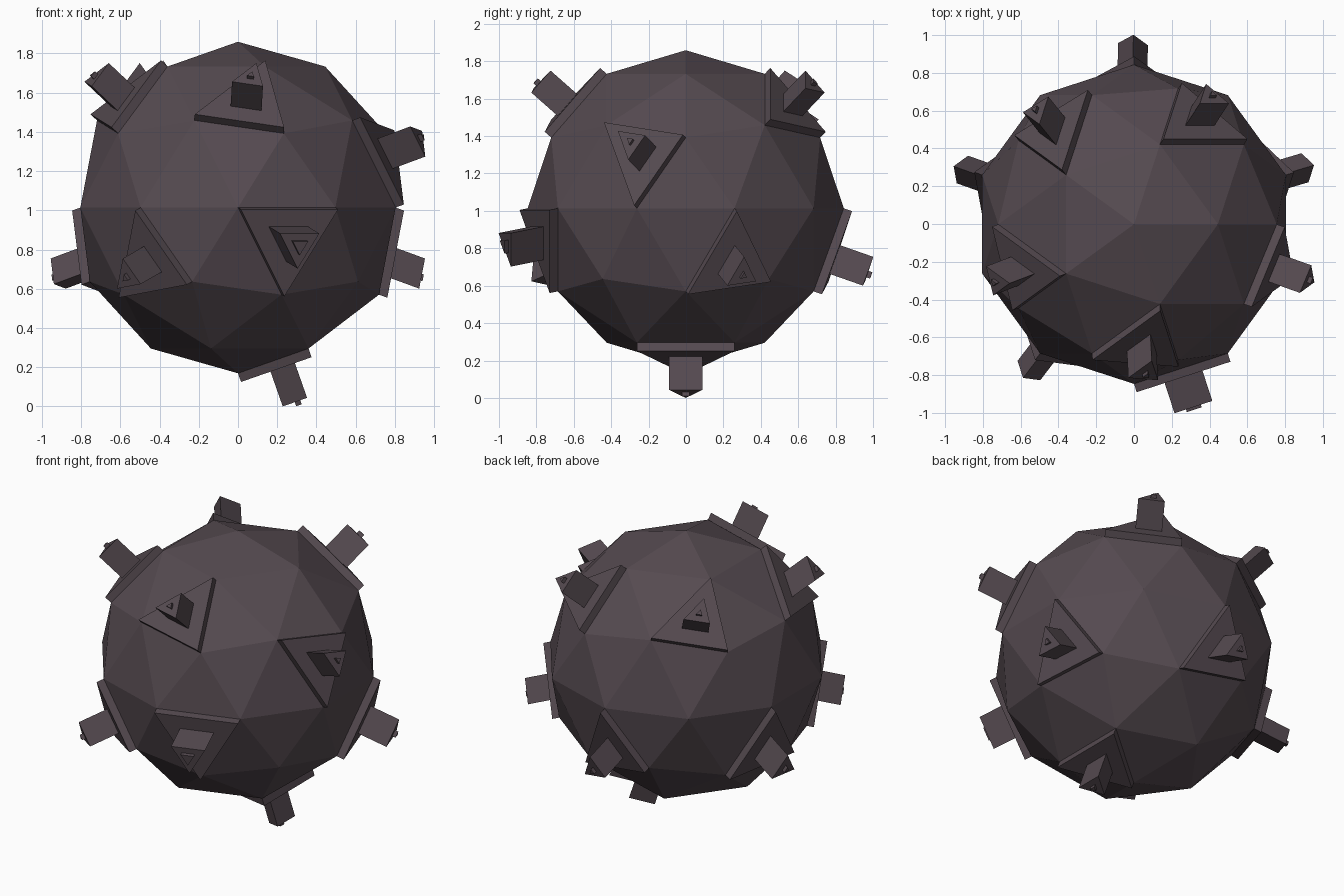
import bpy, bmesh, math
from mathutils import Vector

if "Cube" in bpy.data.objects:
    bpy.data.objects.remove(bpy.data.objects["Cube"])

R = 0.845


def point(az, el):
    """Point on the ball from azimuth and elevation in degrees."""
    a, e = math.radians(az), math.radians(el)
    return R * Vector((math.cos(e) * math.cos(a), math.cos(e) * math.sin(a), math.sin(e)))


V_EL, M_EL, T_EL = 26.57, 31.72, 58.28   # corner ring, ring midpoints, cap midpoints

# Studded facets, each named by its three corners
studs = [[(a, V_EL), (a, T_EL), (a - 36, M_EL)] for a in (72, 144, 216, 288)]
studs += [[(a, -V_EL), (a - 18, 0), (a - 36, -M_EL)] for a in (36, 108, 180, 252)]
studs += [
    [(0, V_EL), (-36, M_EL), (-18, 0)],            # right side
    [(270, 0), (306, 0), (288, -M_EL)],            # front centre
    [(0, -90), (36, -T_EL), (-36, -T_EL)],         # underside
]

# Faceted ball
bm = bmesh.new()
bmesh.ops.create_icosphere(bm, subdivisions=2, radius=R)
bm.normal_update()


def nearest_face(corners):
    c = sum((point(*p) for p in corners), Vector()) / 3
    return min(bm.faces, key=lambda f: (f.calc_center_median() - c).length)


def extrude(faces, height):
    faces = bmesh.ops.extrude_discrete_faces(bm, faces=faces)["faces"]
    for f in faces:
        f.normal_update()
        bmesh.ops.translate(bm, verts=f.verts[:], vec=f.normal * height)
    return faces


def inset(faces, thickness):
    bmesh.ops.inset_individual(bm, faces=faces, thickness=thickness, use_even_offset=True)


# Base plate, horn and detonator tip on every studded facet
faces = [nearest_face(s) for s in studs]
faces = extrude(faces, 0.047)
inset(faces, 0.09)
faces = extrude(faces, 0.188)
inset(faces, 0.037)
faces = extrude(faces, 0.022)

# Stand on the ground, centred
lo = [min(v.co[i] for v in bm.verts) for i in range(3)]
hi = [max(v.co[i] for v in bm.verts) for i in range(3)]
bmesh.ops.translate(bm, verts=bm.verts[:],
                    vec=(-(lo[0] + hi[0]) / 2, -(lo[1] + hi[1]) / 2, -lo[2]))
bm.normal_update()

mesh = bpy.data.meshes.new("studded_ball")
bm.to_mesh(mesh)
bm.free()
mat = bpy.data.materials.new("dark_purple_grey")
mat.diffuse_color = (0.09, 0.068, 0.08, 1)
mat.use_nodes = True
mat.node_tree.nodes["Principled BSDF"].inputs["Base Color"].default_value = mat.diffuse_color
mesh.materials.append(mat)
bpy.context.collection.objects.link(bpy.data.objects.new("studded_ball", mesh))
